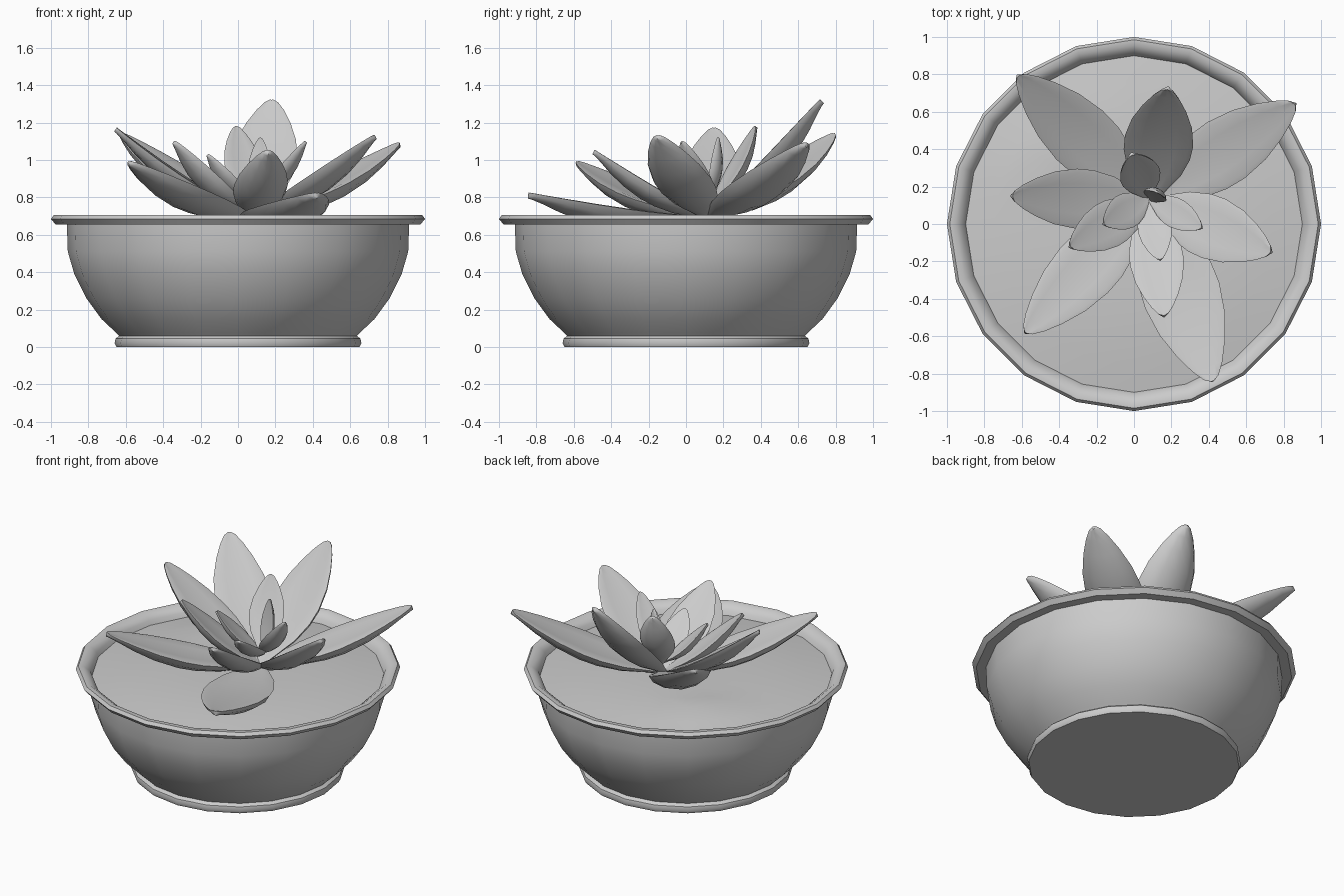
import bpy, bmesh, math
from mathutils import Vector

cube = bpy.data.objects.get("Cube")
if cube:
    bpy.data.objects.remove(cube, do_unlink=True)

grey = bpy.data.materials.new("plain grey")
grey.use_nodes = True
COLOUR = (0.6, 0.6, 0.6, 1)
grey.diffuse_color = COLOUR
grey.node_tree.nodes["Principled BSDF"].inputs["Base Color"].default_value = COLOUR


def finish(bm, name, angle):
    """Turn a bmesh into a smooth-shaded object."""
    bmesh.ops.recalc_face_normals(bm, faces=bm.faces)
    mesh = bpy.data.meshes.new(name)
    bm.to_mesh(mesh)
    bm.free()
    mesh.materials.append(grey)
    ob = bpy.data.objects.new(name, mesh)
    bpy.context.collection.objects.link(ob)
    bpy.ops.object.select_all(action='DESELECT')
    ob.select_set(True)
    bpy.context.view_layer.objects.active = ob
    bpy.ops.object.shade_smooth_by_angle(angle=math.radians(angle))
    return ob


def loft(bm, rings):
    """Skin a list of closed rings and cap both ends."""
    loops = [[bm.verts.new(p) for p in ring] for ring in rings]
    for a, b in zip(loops, loops[1:]):
        n = len(a)
        for i in range(n):
            j = (i + 1) % n
            bm.faces.new((a[i], a[j], b[j], b[i]))
    bm.faces.new(loops[0])
    bm.faces.new(loops[-1])


def circle(r, z, sides=20):
    turn = 2 * math.pi / sides
    return [Vector((r * math.sin(i * turn), r * math.cos(i * turn), z))
            for i in range(sides)]


# Bowl: foot, rounded wall, thick rim and sloping inner wall
bowl = bmesh.new()
loft(bowl, [circle(r, z) for r, z in (
    (.65, 0), (.66, .02), (.655, .045), (.635, .06), (.65, .075), (.73, .15),
    (.81, .26), (.875, .39), (.91, .51), (.915, .655), (.975, .655), (1, .685),
    (.985, .705), (.955, .705), (.91, .67), (.89, .6))])
finish(bowl, "bowl", 40)

# Soil: a low mound with one small bump
soil = bmesh.new()
rings = [circle(r, z) for r, z in (
    (.9, .6), (.9, .64), (.75, .66), (.6, .675), (.45, .685), (.3, .69), (.1, .69))]
bump = Vector((-.44, .44))
for ring in rings[2:]:
    for p in ring:
        p.z += .05 * math.exp(-((p.xy - bump).length / .12) ** 2)
loft(soil, rings)
finish(soil, "soil", 60)

# Leaf outline: distance along the leaf, share of the full width
OUTLINE = ((0, .15), (.1, .4), (.25, .78), (.4, .97), (.52, 1),
           (.68, .88), (.82, .64), (.92, .4), (.98, .2), (1, .05))


def leaf(name, base, tip, width, thick, roll=0):
    """Plump leaf with a cupped upper face, growing from base to tip."""
    base, tip = Vector(base), Vector(tip)
    along = tip - base
    side = along.cross(Vector((0, 0, 1))).normalized()
    up = side.cross(along).normalized()
    c, s = math.cos(roll), math.sin(roll)
    side, up = side * c + up * s, up * c - side * s
    rings = []
    for t, share in OUTLINE:
        sag = -.035 * along.length * math.sin(math.pi * t)
        depth = thick * max(share, .3)
        ring = []
        for k in range(12):
            a = 2 * math.pi * k / 12
            x, z = math.cos(a), math.sin(a)
            lift = z * depth * (.25 if z > 0 else .75)
            cup = .3 * depth * (x * x - .5)
            ring.append(base + along * t + side * (x * width * share / 2)
                        + up * (lift + cup + sag))
        rings.append(ring)
    bm = bmesh.new()
    loft(bm, rings)
    finish(bm, name, 50)


CORE = (.08, .12, .69)
HEART = (.08, .14, .76)

# Outer leaves
leaf("outer_leaf_back_right", CORE, (-.62, .79, 1.14), .36, .09)
leaf("outer_leaf_back_left", CORE, (.86, .64, 1.09), .36, .09)
leaf("outer_leaf_back", CORE, (.18, .72, 1.32), .37, .09)
leaf("outer_leaf_front_right", CORE, (-.58, -.58, .99), .35, .09)
leaf("outer_leaf_front_left", CORE, (.42, -.84, .82), .42, .1)

# Middle leaves
leaf("middle_leaf_right", CORE, (-.65, .15, 1.17), .32, .08)
leaf("middle_leaf_left", CORE, (.73, -.15, 1.13), .34, .08)
leaf("middle_leaf_front", CORE, (.16, -.49, 1.05), .29, .08)
leaf("middle_leaf_front_right", CORE, (-.34, -.12, 1.1), .25, .07)

# Inner leaves
leaf("inner_leaf_back", HEART, (-.01, .37, 1.18), .22, .06)
leaf("inner_leaf_front", HEART, (.14, -.19, .98), .18, .05)
leaf("inner_leaf_left", HEART, (.36, -.02, 1.1), .16, .05)
leaf("inner_leaf_right", HEART, (-.16, 0, 1.03), .19, .05)
leaf("heart_leaf", (.1, .12, .78), (.12, .17, 1.12), .13, .04)
